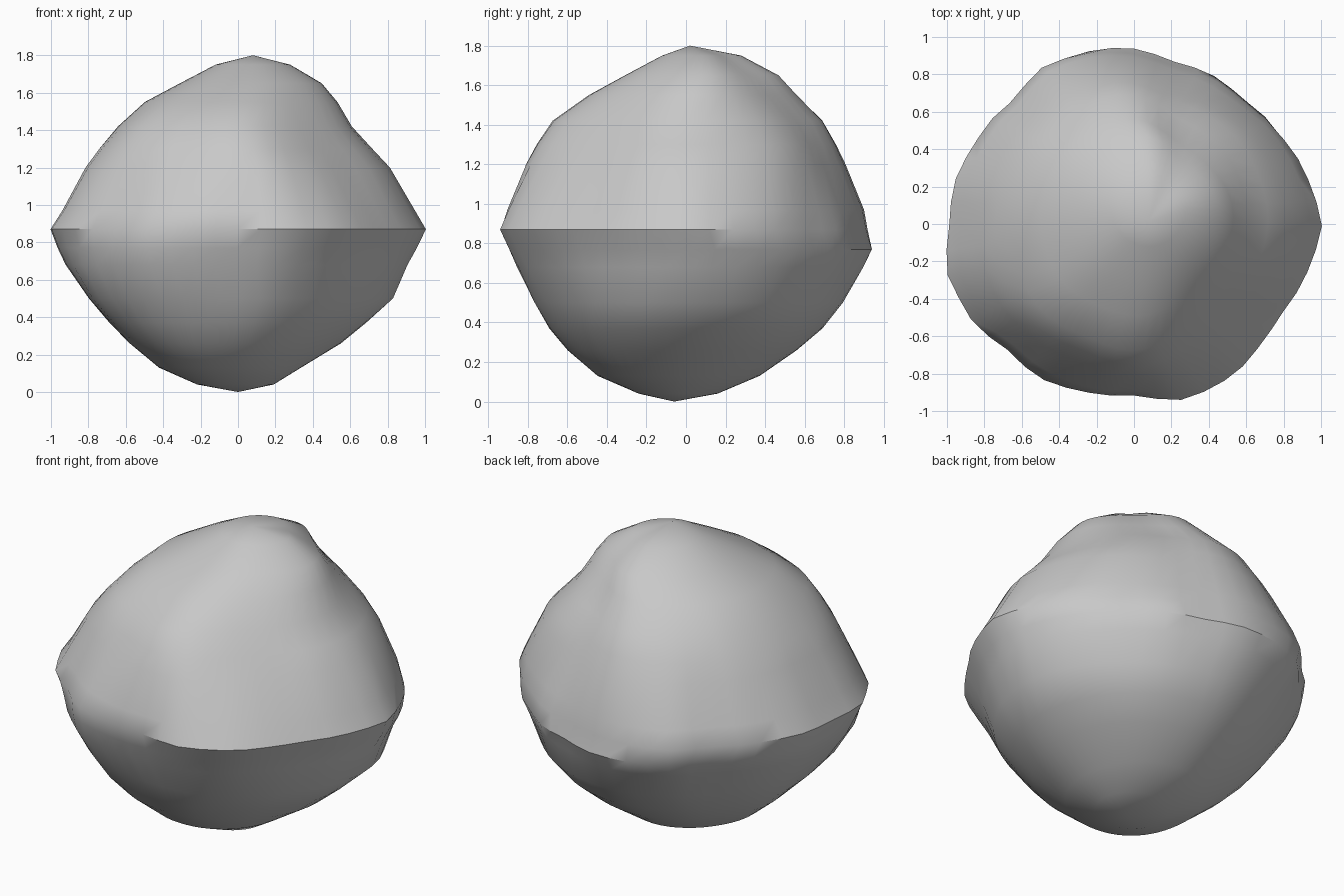
import bpy, bmesh
from math import sin, cos, pi, exp, degrees, radians
from mathutils import Vector, noise

cube = bpy.data.objects.get("Cube")
if cube:
    bpy.data.objects.remove(cube, do_unlink=True)

SEGMENTS = 48
WAIST, TOP = 0.87, 1.8

# Waist outline: radius at even steps around the boulder, starting at +x
OUTLINE = [1., .97, .93, .89, .89, .89, .935, .965, .985, .94, .96, .98,
           .99, 1.03, 1.01, .95, .96, .935, .92, .973, .965, .93, .92, .96]

# Height levels: z, then the x range and the y range of the rock there
LEVELS = [
    (.04, -.22, .19, -.24, .16),
    (.13, -.42, .34, -.45, .37),
    (.26, -.58, .55, -.60, .56),
    (.37, -.69, .69, -.69, .69),
    (.50, -.80, .83, -.77, .80),
    (.68, -.92, .90, -.87, .90),
    (.77, -.96, .95, -.91, .95),
    (.87, -1., 1., -.95, .93),
    (.97, -.94, .95, -.92, .91),
    (1.2, -.81, .81, -.82, .82),
    (1.3, -.74, .72, -.76, .77),
    (1.42, -.64, .61, -.68, .70),
    (1.55, -.50, .53, -.49, .57),
    (1.65, -.31, .45, -.31, .47),
    (1.75, -.12, .28, -.12, .28),
]

# How far each quarter is flattened, counted from +x: (below, above) the waist
FLATTEN = [(0, 0), (.05, .02), (-.09, -.03), (.03, .10)]

# Hollows in the upper half: direction and width in degrees, depth
HOLLOWS = [(66, 20, .08), (242, 18, .05)]


def outline_radius(angle):
    """Radius of the waist outline, blended between its steps."""
    n = len(OUTLINE)
    t = angle / (2 * pi) * n
    i = int(t)
    return OUTLINE[i % n] * (1 - t + i) + OUTLINE[(i + 1) % n] * (t - i)


def rock_point(angle, level):
    z, x0, x1, y0, y1 = level
    above = z > WAIST
    t = (z - WAIST) / (TOP - WAIST) if above else (WAIST - z) / WAIST
    # The uneven outline rounds off away from the waist
    blend = min(1, 1.6 * t)
    r = outline_radius(angle) * (1 - blend) + (1 - .05 * sin(angle) ** 2) * blend
    quarter = int(angle / (pi / 2)) % 4
    flat = FLATTEN[quarter][above] * sin(pi * t)
    # The back left shoulder falls away near the peak
    if above and quarter == 0:
        flat += 0.5 * max(0, t - 0.52)
    r *= 1 - flat * sin(2 * angle) ** 2
    if above:
        for centre, width, depth in HOLLOWS:
            r *= 1 - depth * sin(pi * t) * exp(-((degrees(angle) - centre) / width) ** 2)
    x = (x0 + x1) / 2 + (x1 - x0) / 2 * r * cos(angle)
    y = (y0 + y1) / 2 + (y1 - y0) / 2 * r * sin(angle) / 0.95
    # Small weathered unevenness
    rough = 0.015 * noise.noise(Vector((x, y, z)) * 3.5)
    return Vector((x * (1 + rough), y * (1 + rough), z))


# Boulder: stacked rings closed by a fan at each pole
bm = bmesh.new()
rings = [[bm.verts.new(rock_point(2 * pi * i / SEGMENTS, level))
          for i in range(SEGMENTS)] for level in LEVELS]
bottom = bm.verts.new((0, -.06, 0))
peak = bm.verts.new((.08, .02, TOP))
for i in range(SEGMENTS):
    j = (i + 1) % SEGMENTS
    for low, high in zip(rings, rings[1:]):
        bm.faces.new((low[i], low[j], high[j], high[i]))
    bm.faces.new((bottom, rings[0][j], rings[0][i]))
    bm.faces.new((rings[-1][i], rings[-1][j], peak))
bmesh.ops.recalc_face_normals(bm, faces=bm.faces)

mesh = bpy.data.meshes.new("boulder")
bm.to_mesh(mesh)
bm.free()
boulder = bpy.data.objects.new("boulder", mesh)
bpy.context.collection.objects.link(boulder)

# Stone colour
stone = bpy.data.materials.new("grey_stone")
stone.use_nodes = True
colour = (0.58, 0.58, 0.58, 1)
stone.diffuse_color = colour
stone.node_tree.nodes["Principled BSDF"].inputs["Base Color"].default_value = colour
mesh.materials.append(stone)

# Smooth faces with a crisp waist ridge
bpy.ops.object.select_all(action='DESELECT')
boulder.select_set(True)
bpy.context.view_layer.objects.active = boulder
bpy.ops.object.shade_smooth_by_angle(angle=radians(35))
